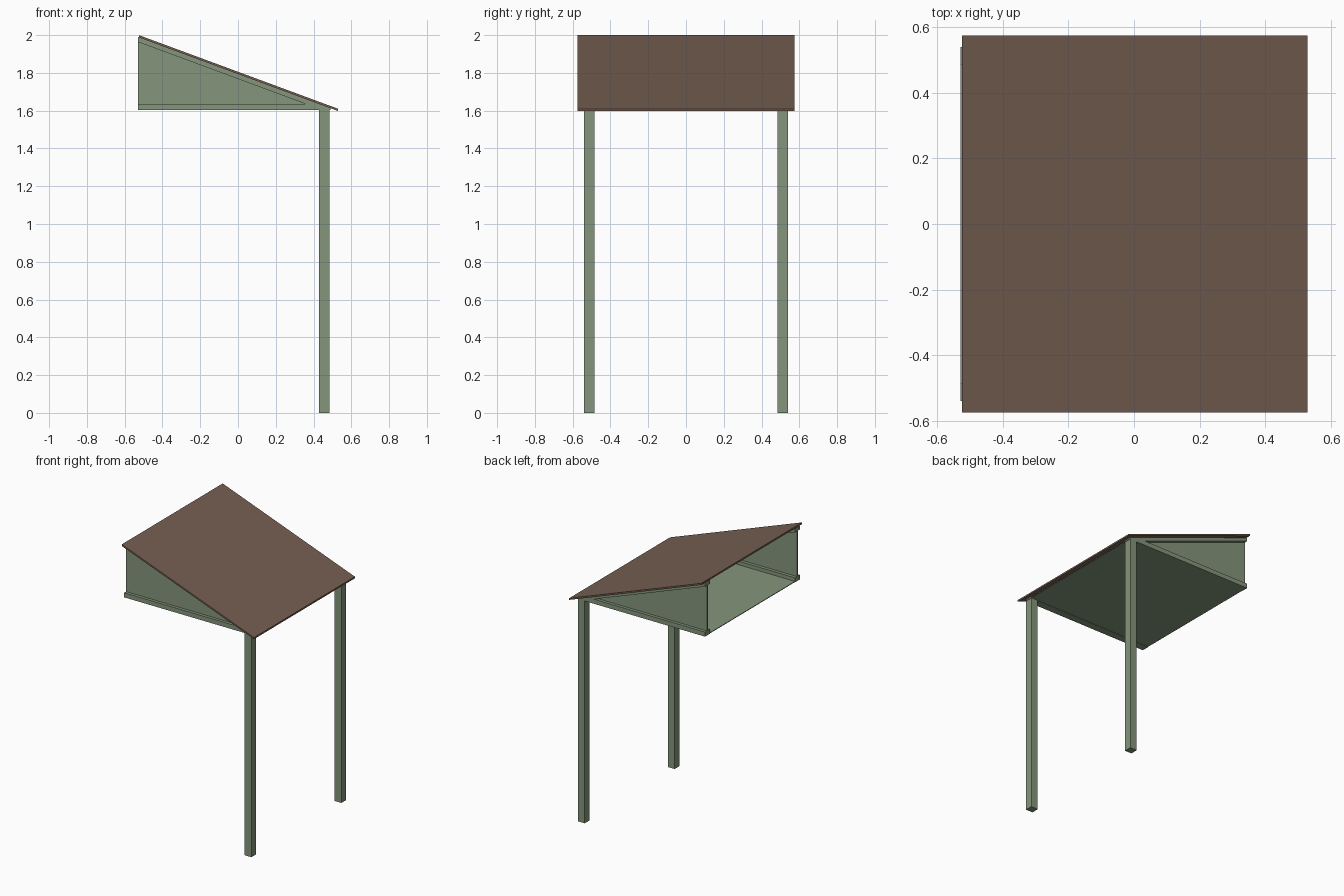
import bpy

if "Cube" in bpy.data.objects:
    bpy.data.objects.remove(bpy.data.objects["Cube"])


def material(name, color):
    m = bpy.data.materials.new(name)
    m.diffuse_color = (*color, 1)
    m.use_nodes = True
    m.node_tree.nodes["Principled BSDF"].inputs["Base Color"].default_value = m.diffuse_color
    return m


GREEN = material("green_paint", (0.23, 0.30, 0.20))
BROWN = material("brown_roofing", (0.18, 0.115, 0.085))


def extrude(name, profile, y0, y1, mat):
    """Solid from an x-z profile, stretched from y0 to y1."""
    n = len(profile)
    verts = [(x, y, z) for y in (y0, y1) for x, z in profile]
    faces = [tuple(range(n)), tuple(range(2 * n - 1, n - 1, -1))]
    faces += [(i, i + n, (i + 1) % n + n, (i + 1) % n) for i in range(n)]
    mesh = bpy.data.meshes.new(name)
    mesh.from_pydata(verts, [], faces)
    mesh.materials.append(mat)
    ob = bpy.data.objects.new(name, mesh)
    bpy.context.collection.objects.link(ob)
    return ob


def rect(x0, x1, z0, z1):
    return [(x0, z0), (x1, z0), (x1, z1), (x0, z1)]


BACK, FRONT, BASE = -0.53, 0.485, 1.603
THICK, RAIL = 0.012, 0.026


def top(x):
    """Height of the roof surface at x."""
    return 2.0 - (x + 0.525) * 0.39 / 1.055


def under(x):
    return top(x) - THICK


# Sloping roof sheet
extrude("roof", [(-0.525, under(-0.525)), (0.53, under(0.53)),
                 (0.53, top(0.53)), (-0.525, top(-0.525))],
        -0.575, 0.575, BROWN)

# Flat ceiling panel between the side beams
extrude("ceiling_panel", rect(BACK, FRONT, BASE + 0.002, BASE + 0.007), -0.512, 0.512, GREEN)

for side, s in (("left", -1), ("right", 1)):
    inner, outer = sorted((s * 0.485, s * 0.54))
    p0, p1 = sorted((s * 0.508, s * 0.518))
    # Post
    extrude(side + "_post", rect(0.43, FRONT, 0, BASE), inner, outer, GREEN)
    # Level beam, trimmed to the roof slope
    xc = 0.40
    extrude(side + "_beam", [(BACK, BASE), (FRONT, BASE), (FRONT, under(FRONT)),
                             (xc, BASE + 0.033), (BACK, BASE + 0.033)], inner, outer, GREEN)
    # Sloping rafter under the roof
    extrude(side + "_rafter", [(BACK, under(BACK) - RAIL), (0.43, under(0.43) - RAIL),
                               (0.49, BASE), (0.49, under(0.49)), (BACK, under(BACK))],
            inner, outer, GREEN)
    # Thin triangular side panel
    extrude(side + "_panel", [(BACK, BASE + 0.01), (0.45, BASE + 0.01),
                              (BACK, under(BACK) - 0.005)], p0, p1, GREEN)
